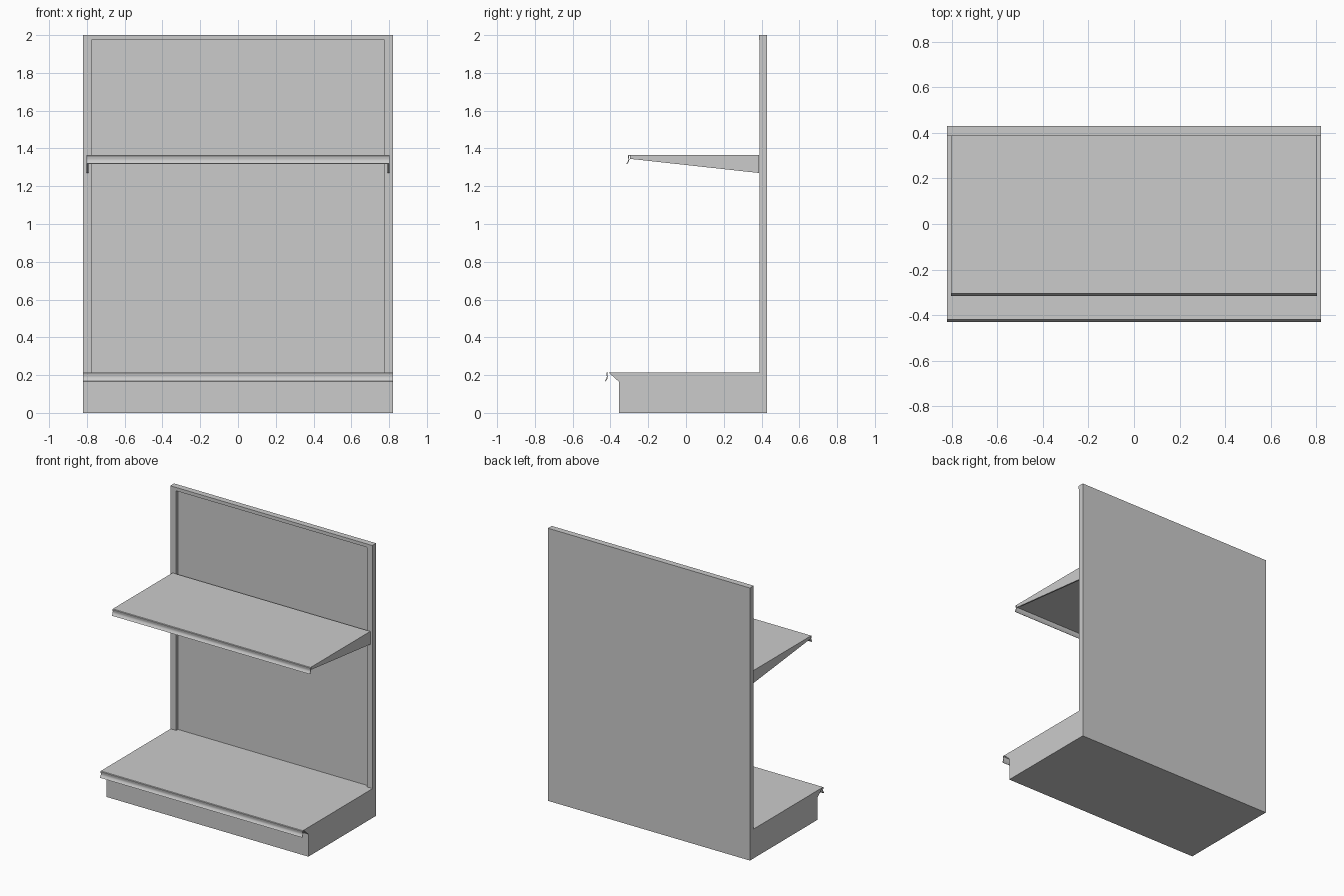
import bpy, bmesh, math

if "Cube" in bpy.data.objects:
    bpy.data.objects.remove(bpy.data.objects["Cube"])

H_BASE, H_SHELF, TOP = 0.215, 1.365, 2.0
HALF, SHELF_HALF, POST_IN = 0.82, 0.803, 0.775
BACK = 0.43


def extrude_x(name, profile, x0, x1, smooth=False):
    """Extrude a closed (y, z) profile from x0 to x1."""
    bm = bmesh.new()
    face = bm.faces.new([bm.verts.new((x0, y, z)) for y, z in profile])
    new = bmesh.ops.extrude_face_region(bm, geom=[face])["geom"]
    verts = [v for v in new if isinstance(v, bmesh.types.BMVert)]
    bmesh.ops.translate(bm, verts=verts, vec=(x1 - x0, 0, 0))
    bmesh.ops.recalc_face_normals(bm, faces=bm.faces)
    mesh = bpy.data.meshes.new(name)
    bm.to_mesh(mesh)
    bm.free()
    obj = bpy.data.objects.new(name, mesh)
    bpy.context.collection.objects.link(obj)
    if smooth:
        bpy.ops.object.select_all(action='DESELECT')
        obj.select_set(True)
        bpy.context.view_layer.objects.active = obj
        bpy.ops.object.shade_smooth_by_angle(angle=math.radians(40))
    return obj


def box(name, x0, x1, y0, y1, z0, z1):
    return extrude_x(name, [(y0, z0), (y1, z0), (y1, z1), (y0, z1)], x0, x1)


# Curved price rail: front outline, then the same curve set back
RAIL = [(-0.003, 0), (-0.006, -0.004), (-0.005, -0.013), (-0.003, -0.021),
        (-0.004, -0.029), (-0.008, -0.037), (-0.014, -0.046)]


def price_rail(name, y, z, half):
    front = [(y + a, z + b) for a, b in RAIL]
    rear = [(y + a + 0.005, z + b - 0.002) for a, b in reversed(RAIL[1:])]
    extrude_x(name, front + rear + [(y + 0.006, z)], -half, half, smooth=True)


# Plinth with chamfered front overhang
extrude_x("base", [(-0.355, 0), (BACK, 0), (BACK, H_BASE),
                   (-0.411, H_BASE), (-0.355, 0.165)], -HALF, HALF)
price_rail("base_price_rail", -0.416, H_BASE, HALF)

# Back wall: recessed panel, two posts and a top cap
box("back_panel", -POST_IN, POST_IN, 0.41, BACK, H_BASE, 1.975)
for label, s in (("left", -1), ("right", 1)):
    a, b = sorted((s * POST_IN, s * HALF))
    box(label + "_post", a, b, 0.39, BACK, H_BASE, 1.975)
box("top_cap", -HALF, HALF, 0.386, BACK, 1.975, TOP)

# Upper shelf plate with tapered side brackets
box("shelf", -0.792, 0.792, -0.297, 0.387, 1.347, H_SHELF)
for label, s in (("left", -1), ("right", 1)):
    a, b = sorted((s * 0.792, s * SHELF_HALF))
    extrude_x(label + "_shelf_bracket",
              [(-0.297, H_SHELF), (-0.297, 1.345), (0.387, 1.27), (0.387, H_SHELF)], a, b)
price_rail("shelf_price_rail", -0.302, H_SHELF, SHELF_HALF)
